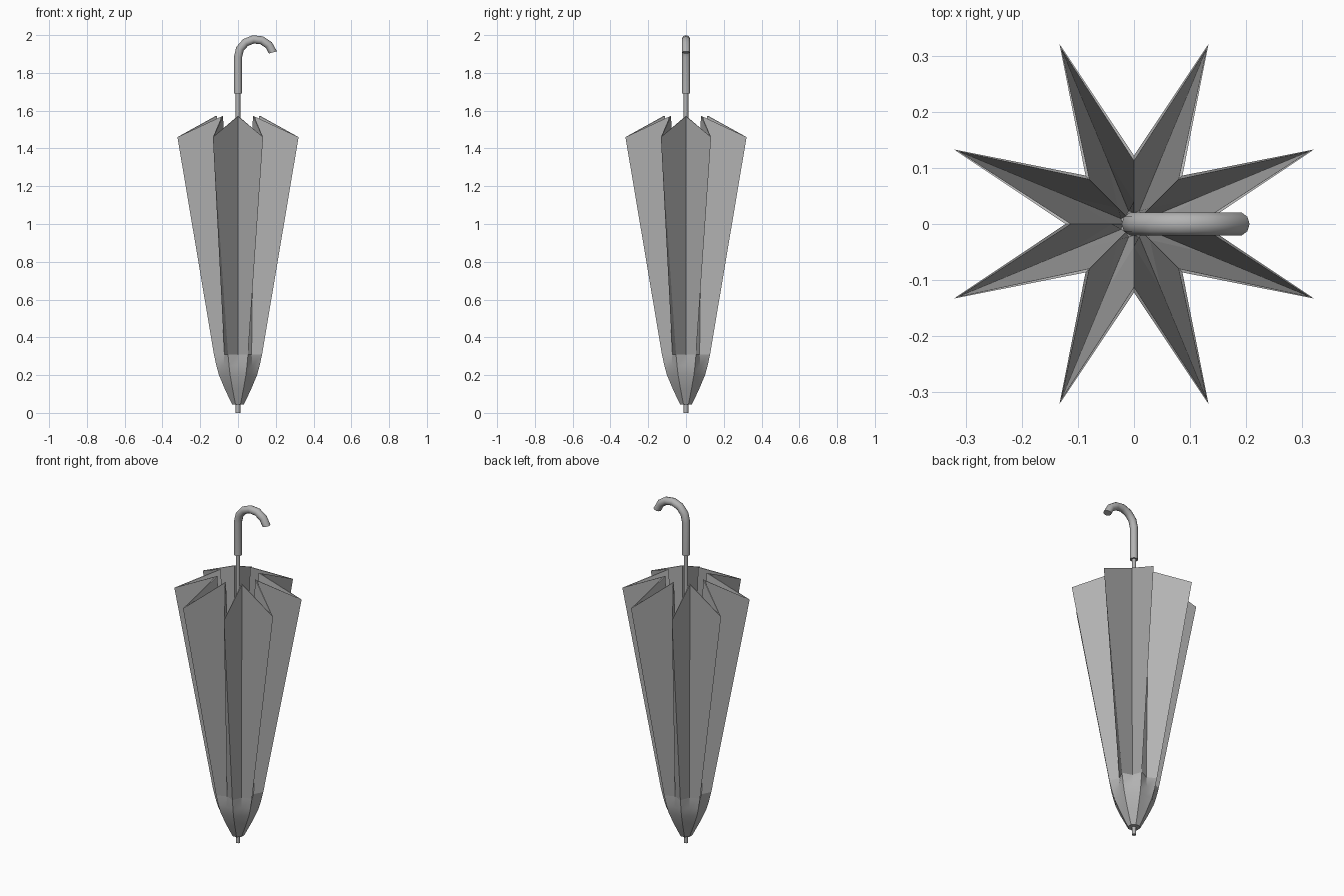
import bpy, math
from math import sin, cos, pi

if "Cube" in bpy.data.objects:
    bpy.data.objects.remove(bpy.data.objects["Cube"])

GREY = bpy.data.materials.new("dark_grey")
GREY.diffuse_color = (0.45, 0.45, 0.45, 1)
GREY.use_nodes = True
GREY.node_tree.nodes["Principled BSDF"].inputs["Base Color"].default_value = GREY.diffuse_color


def make(name, verts, faces, angle=30):
    mesh = bpy.data.meshes.new(name)
    mesh.from_pydata(verts, [], faces)
    mesh.materials.append(GREY)
    obj = bpy.data.objects.new(name, mesh)
    bpy.context.collection.objects.link(obj)
    bpy.ops.object.select_all(action='DESELECT')
    bpy.context.view_layer.objects.active = obj
    obj.select_set(True)
    bpy.ops.object.shade_smooth_by_angle(angle=math.radians(angle))
    return obj


def skin(rings):
    """Join equal rings of points (counter-clockwise, going up) with quads and cap both ends."""
    n = len(rings[0])
    verts = [p for r in rings for p in r]
    faces = [(k * n + i, k * n + (i + 1) % n, (k + 1) * n + (i + 1) % n, (k + 1) * n + i)
             for k in range(len(rings) - 1) for i in range(n)]
    faces.append(tuple(reversed(range(n))))
    faces.append(tuple(range(len(verts) - n, len(verts))))
    return verts, faces


def tube(name, path, radius, sides):
    """Round bar along (x, z, tilt) stations in the xz plane."""
    rings = []
    for x, z, t in path:
        rings.append([(x + radius * cos(2 * pi * i / sides) * cos(t),
                       radius * sin(2 * pi * i / sides),
                       z - radius * cos(2 * pi * i / sides) * sin(t)) for i in range(sides)])
    return make(name, *skin(rings), 50)


# Pleated canopy: eight ribs alternating with eight inward folds
# each station: rib radius, rib z, fold radius, fold z; up the outside, then down the inside
stations = [(0.034, 0.045, 0.031, 0.045), (0.075, 0.125, 0.069, 0.125),
            (0.109, 0.20, 0.099, 0.20), (0.124, 0.25, 0.107, 0.25),
            (0.138, 0.31, 0.102, 0.31), (0.347, 1.46, 0.122, 1.57),
            (0.337, 1.463, 0.112, 1.573), (0.128, 0.31, 0.040, 0.31),
            (0.025, 0.055, 0.020, 0.055)]
rings = []
for rr, rz, fr, fz in stations:
    ring = []
    for i in range(16):
        r, z = (rr, rz) if i % 2 else (fr, fz)
        ring.append((r * cos(i * pi / 8), r * sin(i * pi / 8), z))
    rings.append(ring)
canopy = make("canopy", *skin(rings))
for face in list(canopy.data.polygons)[4 * 16:]:
    face.use_smooth = False

# Shaft with the tip showing below the canopy
tube("shaft", [(0, 0, 0), (0, 1.72, 0)], 0.012, 8)

# Hooked handle
bend = [pi - math.radians(165) * k / 6 for k in range(7)]
path = [(0, 1.69, 0)] + [(0.094 + 0.094 * cos(a), 1.884 + 0.094 * sin(a), pi - a) for a in bend]
tube("handle", path, 0.022, 10)
